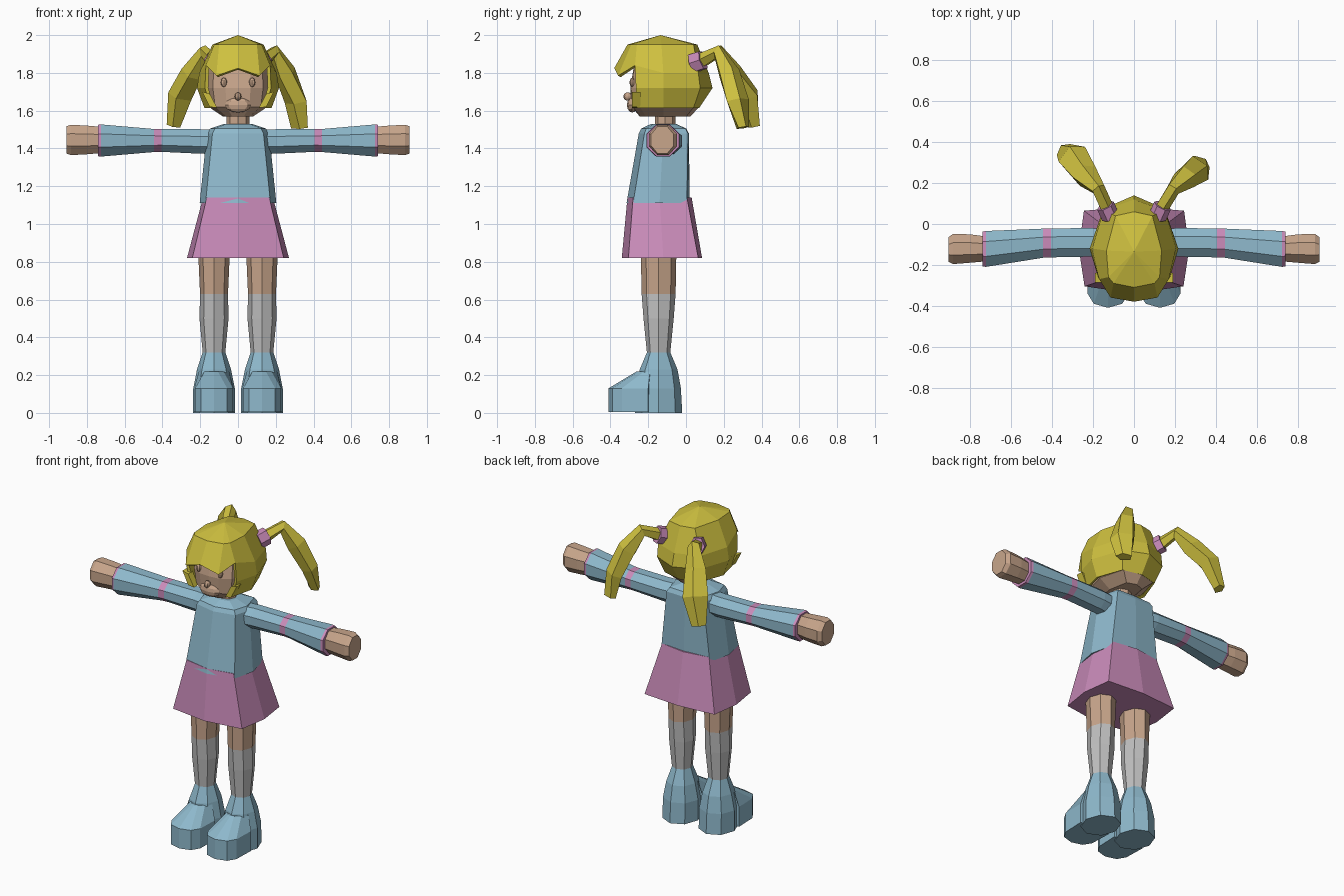
import bpy, bmesh
from math import cos, sin, pi
from mathutils import Vector

cube = bpy.data.objects.get("Cube")
if cube:
    bpy.data.objects.remove(cube, do_unlink=True)


def material(name, r, g, b):
    m = bpy.data.materials.new(name)
    m.use_nodes = True
    m.diffuse_color = (r, g, b, 1)
    m.node_tree.nodes["Principled BSDF"].inputs["Base Color"].default_value = (r, g, b, 1)
    return m


SKIN = material("skin", .58, .38, .26)
BLUE = material("blue_cloth", .27, .48, .6)
PINK = material("pink_cloth", .59, .26, .49)
GREY = material("grey_sock", .53, .53, .53)
YELLOW = material("yellow_hair", .62, .53, .05)


def finish(name, bm, mats):
    bmesh.ops.recalc_face_normals(bm, faces=bm.faces)
    mesh = bpy.data.meshes.new(name)
    bm.to_mesh(mesh)
    bm.free()
    for m in mats:
        mesh.materials.append(m)
    ob = bpy.data.objects.new(name, mesh)
    bpy.context.collection.objects.link(ob)
    return ob


def loft(name, rings, mats, bands=None, closed=True, caps=True, apex=None):
    """Skin a list of rings; bands gives the material index of each segment."""
    bm = bmesh.new()
    rows = [[bm.verts.new(p) for p in ring] for ring in rings]
    n = len(rows[0])
    for k in range(len(rows) - 1):
        a, b = rows[k], rows[k + 1]
        for i in range(n if closed else n - 1):
            j = (i + 1) % n
            f = bm.faces.new((a[i], a[j], b[j], b[i]))
            f.material_index = bands[k] if bands else 0
    if apex:
        tip = bm.verts.new(apex)
        for i in range(n):
            bm.faces.new((rows[0][i], rows[0][(i + 1) % n], tip))
    if caps:
        bm.faces.new(rows[0])
        bm.faces.new(rows[-1]).material_index = bands[-1] if bands else 0
    return finish(name, bm, mats)


def oval(center, axis, ra, rb, sides=8):
    """Polygon ring around an axis: 'x', 'z' or a direction vector."""
    c = Vector(center)
    if axis == 'z':
        u, v = Vector((1, 0, 0)), Vector((0, 1, 0))
    elif axis == 'x':
        u, v = Vector((0, 1, 0)), Vector((0, 0, 1))
    else:
        u = Vector(axis).cross(Vector((0, 0, 1))).normalized()
        v = u.cross(Vector(axis)).normalized()
    turn = pi / sides if axis == 'x' else 0
    return [c + u * ra * cos(2 * pi * i / sides + turn) + v * rb * sin(2 * pi * i / sides + turn)
            for i in range(sides)]


def mirrored(half, cx=0):
    """Close a half outline (first and last point on the centre line)."""
    return [Vector((cx + x, y, z)) for x, y, z in half] + \
           [Vector((cx - x, y, z)) for x, y, z in half[-2:0:-1]]


def level(half, z, sx=1, sy=1, cy=-.12):
    return [(x * sx, cy + (y - cy) * sy, z) for x, y in half]


def blob(name, center, size, mat):
    bm = bmesh.new()
    bmesh.ops.create_uvsphere(bm, u_segments=8, v_segments=6, radius=1)
    for v in bm.verts:
        v.co = Vector(center) + v.co * Vector(size)
    return finish(name, bm, [mat])


# Torso and skirt
hem = [(0, .02), (.17, .005), (.203, -.14), (.172, -.28), (0, -.315)]
chest = [(0, .015), (.13, .01), (.165, -.12), (.135, -.22), (0, -.25)]
loft("shirt", [mirrored(level(hem, 1.11)), mirrored(level(chest, 1.48)),
               mirrored(level(chest, 1.505, .9, .9)), mirrored(level(chest, 1.53, .45, .5))], [BLUE])
waist = [(0, .03), (.165, .005), (.185, -.14), (.165, -.28), (0, -.31)]
flare = [(0, .085), (.245, .065), (.27, -.12), (.242, -.305), (0, -.34)]
loft("skirt", [mirrored(level(flare, .82)), mirrored(level(waist, 1.14))], [PINK])
loft("neck", [oval((0, -.11, z), 'z', .06, .055) for z in (1.48, 1.62)], [SKIN])

# Head and face
skull = [(0, .08), (.13, .05), (.18, -.12), (.14, -.25), (.07, -.29), (0, -.295)]
loft("head", [mirrored(level(skull, z, sx, sy)) for z, sx, sy in
              ((1.57, .45, .72), (1.62, .86, .95), (1.72, .95, 1), (1.88, .9, .85))], [SKIN])
blob("nose", (0, -.308, 1.675), (.018, .024, .022), SKIN)
blob("muzzle", (0, -.285, 1.63), (.07, .028, .04), SKIN)

# Hair: a crown with a zigzag fringe, and a curtain around the back and sides
crown = [(0, .06), (.09, .04), (.135, -.13), (.125, -.26), (.1, -.29), (0, -.31)]
fringe = [(0, .12, 1.8), (.15, .065, 1.8), (.205, -.12, 1.8), (.17, -.27, 1.84),
          (.115, -.36, 1.785), (0, -.38, 1.825)]
wide = [(0, .14), (.15, .075), (.217, -.12), (.175, -.265)]
nape = [(0, .07), (.12, .04), (.178, -.12), (.145, -.26)]


def shell(half):
    return [Vector((-x, y, z)) for x, y, z in half[:0:-1]] + [Vector(p) for p in half]


hair_parts = [
    loft("hair_crown", [mirrored(level(crown, 1.95)), mirrored(fringe)], [YELLOW],
         caps=False, apex=(0, -.135, 2)),
    loft("hair_curtain", [shell(fringe[:4]), shell(level(wide, 1.72)), shell(level(nape, 1.615))],
         [YELLOW], closed=False, caps=False)]
for part in hair_parts:
    thick = part.modifiers.new("thickness", 'SOLIDIFY')
    thick.thickness = .018
    thick.offset = -1

# Pigtails: centre, sideways radius, upright radius
tails = {"left": [(.135, .08, 1.865, .035, .04), (.19, .17, 1.91, .035, .04),
                  (.25, .225, 1.8, .06, .06), (.31, .27, 1.65, .075, .05),
                  (.325, .3, 1.51, .05, .03)],
         "right": [(-.135, .08, 1.865, .035, .04), (-.175, .17, 1.91, .035, .04),
                   (-.24, .24, 1.8, .065, .06), (-.3, .325, 1.68, .08, .06),
                   (-.34, .355, 1.52, .045, .035)]}
for side, path in tails.items():
    pts = [Vector(p[:3]) for p in path]
    rings = []
    for i, p in enumerate(path):
        along = pts[min(i + 1, len(pts) - 1)] - pts[max(i - 1, 0)]
        rings.append(oval(pts[i], along, p[3], p[4], 5))
    loft(side + "_pigtail", rings, [YELLOW])

# Mirrored parts
leg_x, leg_y = .127, -.145
sole = [(0, -.41), (.07, -.39), (.1, -.34), (.105, -.2), (0, -.18)]
instep = [(0, -.26), (.02, -.25), (.05, -.22), (.08, -.19), (0, -.18)]
for s, side in ((1, "left"), (-1, "right")):
    blob(side + "_eye", (s * .075, -.285, 1.75), (.017, .014, .025), SKIN)
    loft(side + "_hair_lock", [[Vector((s * x, y, z)) for x, z in
                                ((.19, 1.7), (.15, 1.69), (.11, 1.615), (.15, 1.62))]
                               for y in (-.285, -.24)], [YELLOW])

    band_axis = (s * .4, .8, .3)
    loft(side + "_hair_band", [oval((s * x, y, z), band_axis, .045, .055, 6) for x, y, z in
                               ((.115, .035, 1.85), (.14, .09, 1.868))], [PINK])

    # Sleeve with a stripe and a cuff, then the fist
    sleeve = ((.1, -.1, 1.435, .075, .07), (.2, -.09, 1.437, .075, .07),
              (.405, -.092, 1.442, .077, .065), (.445, -.094, 1.442, .077, .066),
              (.725, -.122, 1.442, .095, .092), (.74, -.122, 1.442, .092, .09))
    loft(side + "_sleeve", [oval((s * x, y, z), 'x', a, b) for x, y, z, a, b in sleeve],
         [BLUE, PINK], [0, 0, 1, 0, 1])
    fist = ((.72, -.122, .065, .075), (.8, -.12, .075, .082),
            (.885, -.122, .08, .087), (.908, -.125, .065, .078))
    loft(side + "_hand", [oval((s * x, y, 1.445), 'x', a, b) for x, y, a, b in fist], [SKIN])

    # Leg with a sock
    leg = ((.3, .058, .06), (.5, .077, .08), (.63, .074, .09), (.9, .086, .095))
    loft(side + "_leg", [oval((s * leg_x, leg_y, z), 'z', a, b) for z, a, b in leg],
         [GREY, SKIN], [0, 0, 1])

    # Shoe: ankle boot and toe box
    boot = ((0, .11, .125), (.13, .11, .118), (.23, .09, .1), (.32, .06, .062))
    loft(side + "_boot", [oval((s * leg_x, leg_y, z), 'z', a, b) for z, a, b in boot], [BLUE])
    loft(side + "_toe", [mirrored(level(half, z), s * leg_x) for half, z in
                         ((sole, .005), (sole, .13), (instep, .22))], [BLUE])
